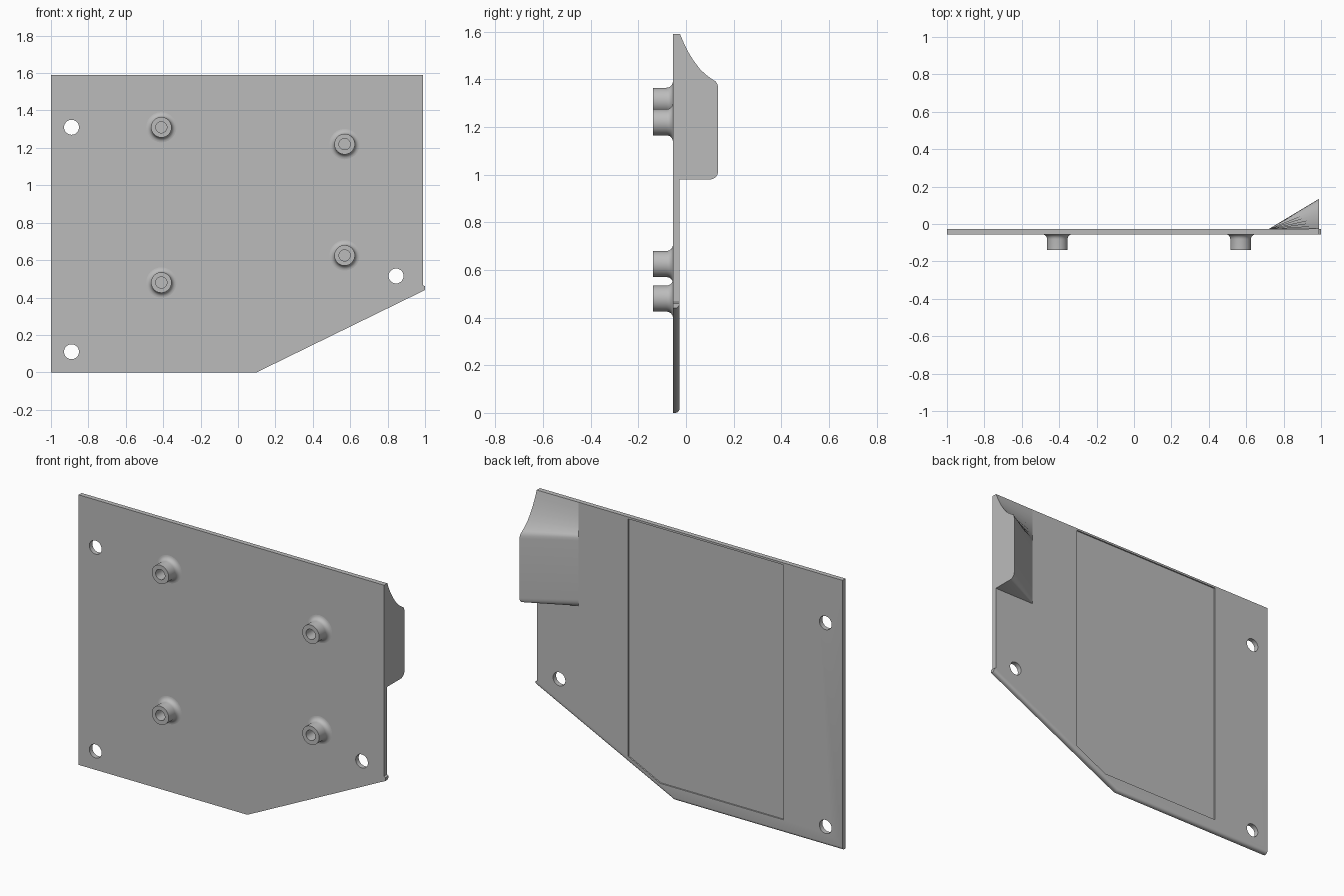
import bpy, bmesh, math

FRONT, BACK = -0.055, -0.027   # faces of the plate

cube = bpy.data.objects.get("Cube")
if cube:
    bpy.data.objects.remove(cube)

grey = bpy.data.materials.new("plain grey")
grey.use_nodes = True
grey.diffuse_color = (0.5, 0.5, 0.5, 1)
grey.node_tree.nodes["Principled BSDF"].inputs["Base Color"].default_value = (0.5, 0.5, 0.5, 1)


def finish(bm, name):
    """Turn a bmesh into a grey object."""
    bmesh.ops.recalc_face_normals(bm, faces=bm.faces)
    mesh = bpy.data.meshes.new(name)
    bm.to_mesh(mesh)
    bm.free()
    mesh.materials.append(grey)
    obj = bpy.data.objects.new(name, mesh)
    bpy.context.collection.objects.link(obj)
    return obj


def activate(obj):
    bpy.ops.object.select_all(action='DESELECT')
    obj.select_set(True)
    bpy.context.view_layer.objects.active = obj


def smooth(obj):
    activate(obj)
    bpy.ops.object.shade_smooth_by_angle(angle=math.radians(30))


def prism(outline, y0, y1):
    """Extrude an x-z outline from y0 to y1."""
    bm = bmesh.new()
    face = bm.faces.new([bm.verts.new((x, y0, z)) for x, z in outline])
    new = bmesh.ops.extrude_face_region(bm, geom=[face])["geom"]
    for v in new:
        if isinstance(v, bmesh.types.BMVert):
            v.co.y = y1
    return bm


def circle(x, z, r, n=32):
    return [(x + r * math.cos(i * math.tau / n), z + r * math.sin(i * math.tau / n))
            for i in range(n)]


def cut(target, bm):
    """Subtract a shape, then discard the cutter."""
    cutter = finish(bm, "cutter")
    cutter.hide_render = True
    mod = target.modifiers.new("cut", 'BOOLEAN')
    mod.operation = 'DIFFERENCE'
    mod.solver = 'EXACT'
    mod.object = cutter
    activate(target)
    bpy.ops.object.modifier_apply(modifier=mod.name)
    bpy.data.objects.remove(cutter)


# Mounting plate, with the lower back edges rounded
bm = prism([(-1, 0), (0.1, 0), (1, 0.44), (1, 0.46), (0.99, 0.465),
            (0.99, 1.59), (-1, 1.59)], FRONT, BACK)
low_edges = [e for e in bm.edges
             if all(abs(v.co.y - BACK) < 1e-4 and v.co.z < 0.45 for v in e.verts)]
bmesh.ops.bevel(bm, geom=low_edges, offset=0.022, segments=5, profile=0.5,
                affect='EDGES', clamp_overlap=True)
plate = finish(bm, "mounting_plate")

# Screw holes
for x, z in [(-0.89, 1.31), (-0.89, 0.11), (0.845, 0.515)]:
    cut(plate, prism(circle(x, z, 0.04), -0.2, 0.1))

# Shallow pocket in the back
cut(plate, prism([(-0.617, 0.077), (0.188, 0.077), (0.396, 0.18),
                  (0.396, 1.578), (-0.617, 1.578)], BACK - 0.008, 0.1))
smooth(plate)


# Hollow standoffs with a flared foot
def standoff(name, x, z, n=40):
    flare = 0.026
    foot = [(0.055 + flare * (1 - math.sin(a)), flare * (1 - math.cos(a)))
            for a in [i * math.pi / 12 for i in range(7)]]
    profile = foot + [(0.055, 0.083), (0.03, 0.083), (0.03, 0)]
    bm = bmesh.new()
    rings = [[bm.verts.new((px, FRONT - d, pz)) for px, pz in circle(x, z, r, n)]
             for r, d in profile]
    for a, b in zip(rings, rings[1:]):
        for i in range(n):
            j = (i + 1) % n
            bm.faces.new((a[i], a[j], b[j], b[i]))
    bmesh.ops.recalc_face_normals(bm, faces=bm.faces)
    smooth(finish(bm, name))


for side, x, top, bottom in [("right", -0.41, 1.31, 0.48), ("left", 0.57, 1.22, 0.625)]:
    standoff("upper_standoff_" + side, x, top)
    standoff("lower_standoff_" + side, x, bottom)

# Wedge grip on the back: triangular sections stacked by height
r = 0.035
section = [(0.1 + r * math.sin(a), 0.98 + r * (1 - math.cos(a)))
           for a in [i * math.pi / 12 for i in range(7)]]
section += [(0.135, 1.365), (0.132, 1.38), (0.124, 1.392), (0.11, 1.4),
            (0.083, 1.42), (0.059, 1.443), (0.033, 1.477), (0.0125, 1.51),
            (-0.008, 1.55), (-0.025, 1.59)]
bm = bmesh.new()
layers = [[bm.verts.new(p) for p in ((0.72, BACK, z), (0.99, y, z), (0.99, BACK, z))]
          for y, z in section]
for a, b in zip(layers, layers[1:]):
    for i in range(3):
        j = (i + 1) % 3
        bm.faces.new((a[i], a[j], b[j], b[i]))
bm.faces.new(layers[0])
bm.faces.new(layers[-1])
smooth(finish(bm, "wedge_grip"))
